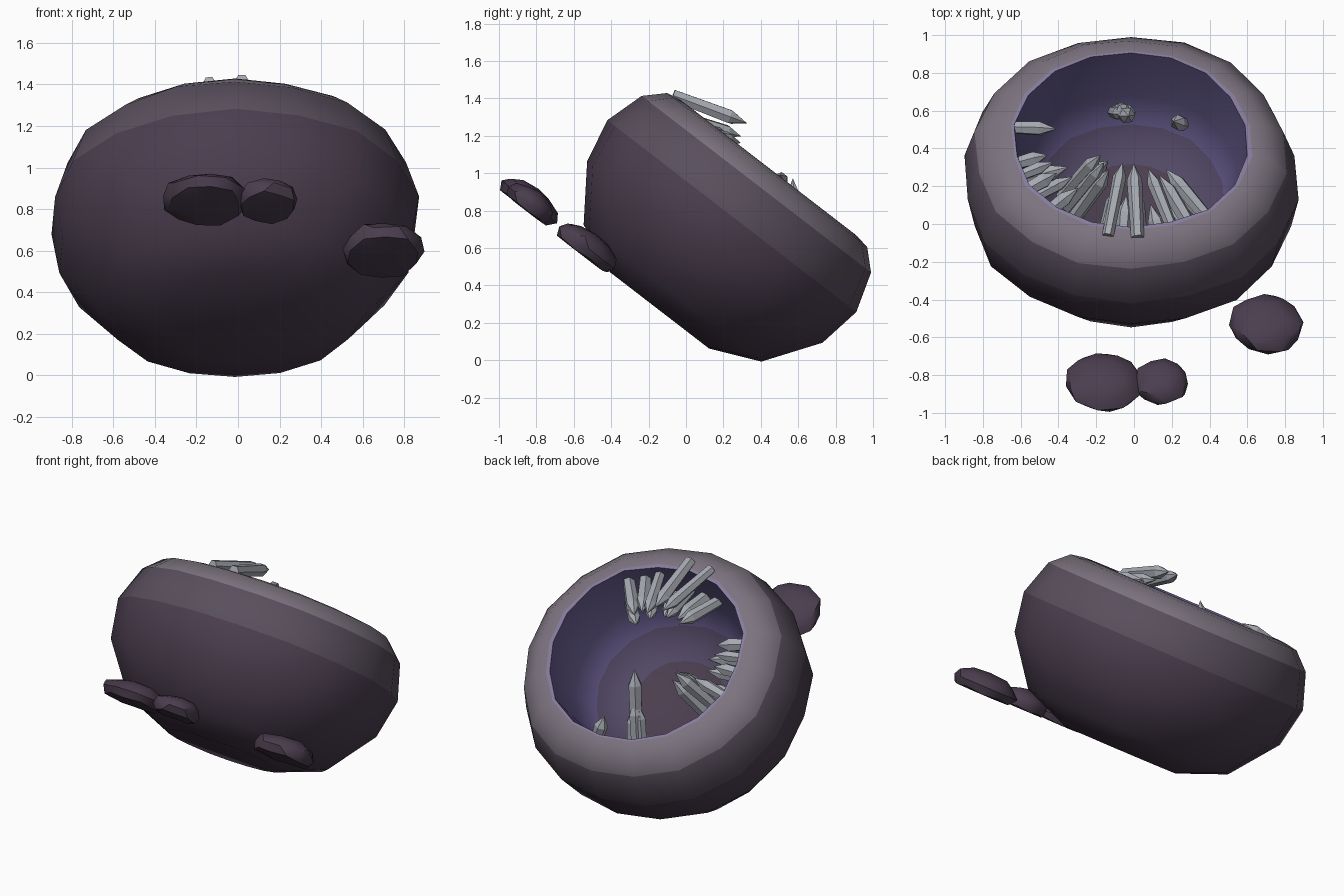
import bpy, bmesh, math, random
from mathutils import Vector, Matrix

if "Cube" in bpy.data.objects:
    bpy.data.objects.remove(bpy.data.objects["Cube"])

random.seed(4)
TILT = Matrix.Rotation(math.radians(-37.6), 4, 'X')   # everything leans back together
CX, CY = -0.015, -0.275                               # bowl axis before tilting


def material(name, rgb):
    m = bpy.data.materials.new(name)
    m.diffuse_color = (*rgb, 1)
    m.use_nodes = True
    m.node_tree.nodes["Principled BSDF"].inputs["Base Color"].default_value = m.diffuse_color
    return m


ROCK = material("rock", (0.070, 0.048, 0.078))
ROCK_MID = material("rock_mid", (0.10, 0.078, 0.11))
RIM = material("pale_rim", (0.20, 0.17, 0.21))
LIP = material("purple_lip", (0.24, 0.20, 0.34))
LINING = material("purple_lining", (0.11, 0.088, 0.22))
LOW_LINING = material("lower_lining", (0.085, 0.065, 0.13))
CRYSTAL = material("crystal", (0.38, 0.40, 0.44))


def finish(name, bm, mats, smooth_angle=None):
    bmesh.ops.transform(bm, matrix=TILT, verts=bm.verts)
    bmesh.ops.recalc_face_normals(bm, faces=bm.faces)
    me = bpy.data.meshes.new(name)
    bm.to_mesh(me)
    bm.free()
    ob = bpy.data.objects.new(name, me)
    bpy.context.collection.objects.link(ob)
    for m in mats:
        me.materials.append(m)
    if smooth_angle:
        bpy.ops.object.select_all(action='DESELECT')
        ob.select_set(True)
        bpy.context.view_layer.objects.active = ob
        bpy.ops.object.shade_smooth_by_angle(angle=math.radians(smooth_angle))


# geode shell: profile (radius, height), outside then inside, spun with jitter
SEG = 18
profile = [(.34, .125), (.61, .24), (.81, .52), (.85, .76), (.79, .975), (.69, 1.07),
           (.61, 1.084), (.59, 1.085), (.54, .78), (.47, .62), (.28, .52)]
bands = [0, 0, 0, 1, 2, 2, 3, 4, 4, 5]
bm = bmesh.new()
wobble = [random.uniform(-.022, .022) for _ in range(SEG)]
rings = []
for r, w in profile:
    ring = []
    for i in range(SEG):
        a = math.tau * (i + .5) / SEG
        k = r * (1 + wobble[i] + random.uniform(-.008, .008))
        ring.append(bm.verts.new((CX + 1.05 * k * math.cos(a), CY + k * math.sin(a), w)))
    rings.append(ring)
for j, band in enumerate(bands):
    for i in range(SEG):
        n = (i + 1) % SEG
        f = bm.faces.new((rings[j][i], rings[j][n], rings[j + 1][n], rings[j + 1][i]))
        f.material_index = band
bm.faces.new(rings[0])
centre = bm.verts.new((CX, CY, .49))
for i in range(SEG):
    bm.faces.new((rings[-1][i], rings[-1][(i + 1) % SEG], centre))
finish("geode_shell", bm, [ROCK, ROCK_MID, RIM, LIP, LINING, LOW_LINING], 60)


# six-sided pointed crystal rooted in the bowl at a given angle, radius and height
def crystal(bm, angle, r, w, length, lean):
    a, t = math.radians(angle), math.radians(lean)
    thick = random.uniform(.035, .044)
    base = Vector((CX + r * math.cos(a), CY + r * math.sin(a), w))
    d = Vector((-math.cos(a) * math.cos(t), -math.sin(a) * math.cos(t), math.sin(t)))
    m = Matrix.Translation(base) @ d.to_track_quat('Z', 'Y').to_matrix().to_4x4()
    shoulder = length - min(2.3 * thick, .4 * length)
    low, high = [[bm.verts.new(m @ Vector((thick * s * math.cos(k * math.pi / 3),
                                           thick * s * math.sin(k * math.pi / 3), h)))
                  for k in range(6)] for s, h in ((.85, 0), (1, shoulder))]
    tip = bm.verts.new(m @ Vector((0, 0, length)))
    bm.faces.new(low)
    for k in range(6):
        n = (k + 1) % 6
        bm.faces.new((low[k], low[n], high[n], high[k]))
        bm.faces.new((high[k], high[n], tip))


# rows of crystals: name, first angle, angle step, count, height, length, lean
rows = [("front_tall_crystals", -101, 14, 2, 1.08, .42, 17),
        ("front_low_crystals", -106, 11, 3, .86, .32, 26),
        ("right_tall_crystals", -68, 10, 3, .99, .37, 18),
        ("right_low_crystals", -72, 15, 3, .84, .29, 24),
        ("left_rim_crystals", -154, -9, 3, 1.0, .19, 14),
        ("left_low_crystals", -150, -14, 3, .77, .26, 26),
        ("left_floor_crystals", 168, 9, 4, .52, .42, 62),
        ("left_end_crystal", 170, 0, 1, 1.05, .24, 10),
        ("back_tall_crystal", 96, 0, 1, .66, .60, 50),
        ("back_low_crystals", 93, 4, 3, .67, .38, 50),
        ("back_small_crystal", 57, 0, 1, .66, .18, 52)]
for name, start, step, count, w, length, lean in rows:
    bm = bmesh.new()
    for i in range(count):
        vary = random.uniform(-1, 1) if count > 2 else 0
        # crystals root on the wall, or closer in when they stand on the floor
        r = .33 + .05 * vary if w < .6 else .52 + .3 * (w - .66)
        crystal(bm, start + i * step, r, w + .02 * vary, length * (1 + .1 * vary), lean)
    finish(name, bm, [CRYSTAL])


# loose flat-bottomed stones lying on the plane of the base
def stone(name, centre, half, turn):
    bm = bmesh.new()
    bmesh.ops.create_icosphere(bm, subdivisions=2, radius=1)
    for v in bm.verts:
        v.co *= random.uniform(.93, 1.05)
        v.co.z = max(v.co.z, -.55)
    m = (Matrix.Translation(centre) @ Matrix.Rotation(math.radians(turn), 4, 'Z')
         @ Matrix.Diagonal((*half, 1)))
    bmesh.ops.transform(bm, matrix=m, verts=bm.verts)
    finish(name, bm, [ROCK], 35)


stone("large_stone", (-.165, -1.18, .16), (.21, .185, .085), -8)
stone("small_stone", (.145, -1.17, .155), (.15, .145, .08), 10)
stone("side_stone", (.70, -.785, .155), (.20, .195, .09), -15)
